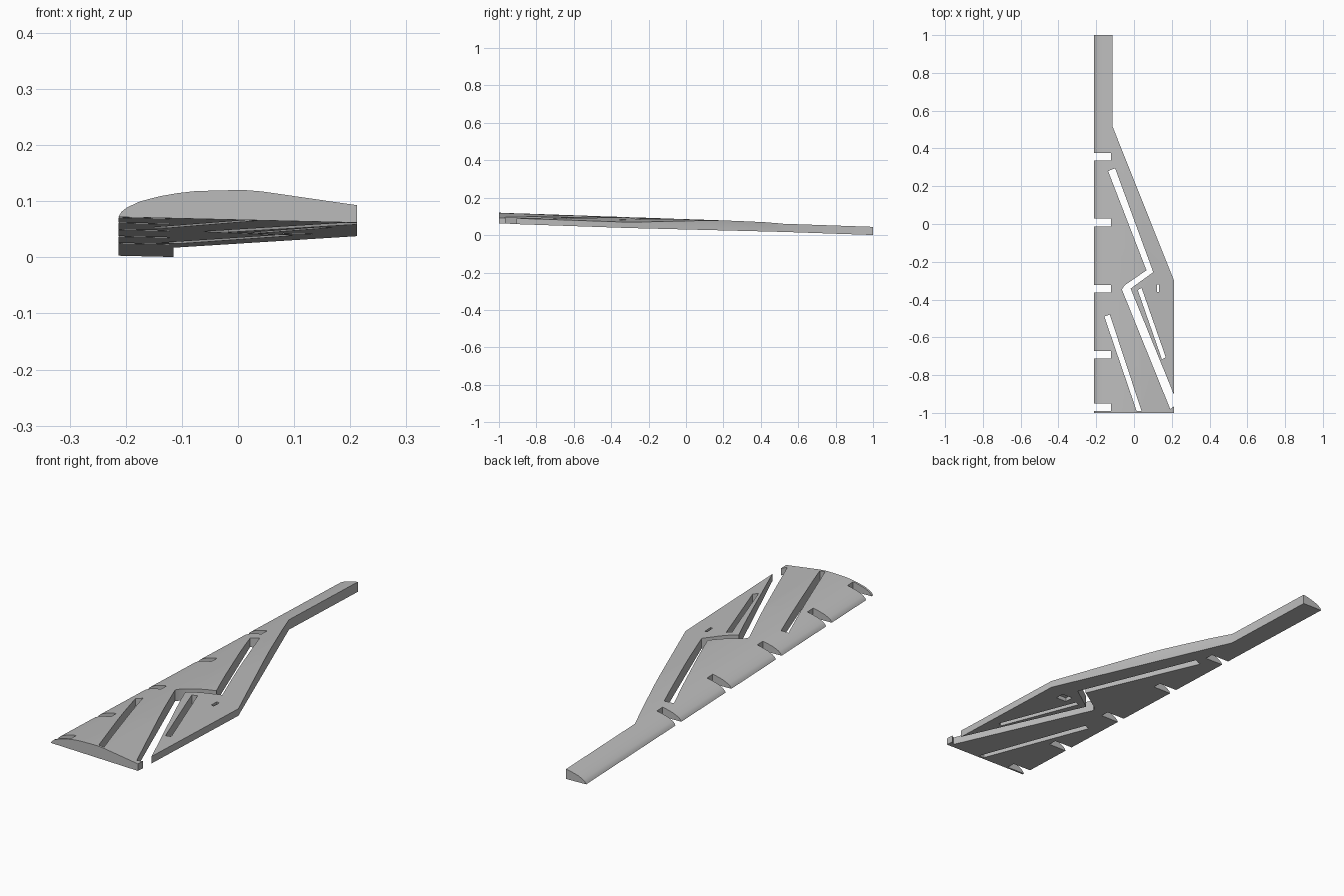
import bpy, bmesh, math

cube = bpy.data.objects.get("Cube")
if cube:
    bpy.data.objects.remove(cube, do_unlink=True)

SLOPE = -0.0345   # the panel drops evenly towards its tip

grey = bpy.data.materials.new("foam grey")
grey.use_nodes = True
colour = (0.5, 0.5, 0.5, 1)
grey.diffuse_color = colour
grey.node_tree.nodes["Principled BSDF"].inputs["Base Color"].default_value = colour


def prism(name, loop, offset):
    """Extrude a closed loop of points along an offset vector."""
    bm = bmesh.new()
    face = bm.faces.new([bm.verts.new(p) for p in loop])
    ext = bmesh.ops.extrude_face_region(bm, geom=[face])
    moved = [v for v in ext["geom"] if isinstance(v, bmesh.types.BMVert)]
    bmesh.ops.translate(bm, vec=offset, verts=moved)
    bmesh.ops.recalc_face_normals(bm, faces=bm.faces)
    mesh = bpy.data.meshes.new(name)
    bm.to_mesh(mesh)
    bm.free()
    mesh.materials.append(grey)
    obj = bpy.data.objects.new(name, mesh)
    bpy.context.collection.objects.link(obj)
    return obj


# Wing panel: airfoil section swept along the span
section = [(-0.213, 0.072), (-0.208, 0.081), (-0.198, 0.089), (-0.174, 0.1),
           (-0.139, 0.109), (-0.108, 0.1145), (-0.077, 0.118), (-0.03, 0.1195),
           (0.012, 0.12), (0.043, 0.1175), (0.212, 0.093), (0.212, 0.062)]
wing = prism("wing_panel", [(x, -1, z) for x, z in section], (0, 2, 2 * SLOPE))

# Cutouts in plan
cuts = {
    "trailing_taper": [(-0.115, 1.1), (-0.115, 0.52), (0.212, -0.3), (0.4, -0.3), (0.4, 1.1)],
    "zigzag_channel": [(-0.137, 0.28), (-0.1, 0.295), (0.102, -0.255), (-0.018, -0.342),
                       (0.212, -0.905), (0.3, -0.905), (0.3, -0.965), (0.212, -0.965),
                       (0.192, -0.98), (-0.064, -0.347), (-0.05, -0.325), (0.066, -0.245)],
    "aft_slot": [(0.02, -0.35), (0.04, -0.338), (0.168, -0.705), (0.148, -0.717)],
    "fore_slot": [(-0.157, -0.49), (-0.128, -0.48), (0.04, -0.99), (0.014, -0.99)],
    "horn_slit": [(0.121, -0.36), (0.133, -0.36), (0.133, -0.32), (0.121, -0.32)],
}
for i, y in enumerate((0.357, 0.008, -0.342, -0.692, -0.971)):
    a, b = y - 0.02, y + 0.02
    cuts[f"edge_notch_{i}"] = [(-0.3, a), (-0.122, a), (-0.122, b), (-0.3, b)]

cutters = [prism(n, [(x, y, -0.2) for x, y in pts], (0, 0, 0.5)) for n, pts in cuts.items()]

# Shallow pocket on the underside beside the slit
cutters.append(prism("under_pocket", [(0.08, -0.361, -0.1), (0.132, -0.361, -0.1),
                                      (0.132, -0.319, -0.1), (0.08, -0.319, -0.1)], (0, 0, 0.16)))

for cutter in cutters:
    cutter.hide_render = True
    mod = wing.modifiers.new(cutter.name, "BOOLEAN")
    mod.operation = "DIFFERENCE"
    mod.solver = "EXACT"
    mod.object = cutter

# Bake the cuts and drop the cutters
deps = bpy.context.evaluated_depsgraph_get()
result = bpy.data.meshes.new_from_object(wing.evaluated_get(deps))
wing.modifiers.clear()
wing.data = result
result.materials.clear()
result.materials.append(grey)
for p in result.polygons:
    p.material_index = 0
for cutter in cutters:
    bpy.data.objects.remove(cutter, do_unlink=True)

# Smooth airfoil skin, crisp cut edges
bpy.ops.object.select_all(action="DESELECT")
wing.select_set(True)
bpy.context.view_layer.objects.active = wing
bpy.ops.object.shade_smooth_by_angle(angle=math.radians(25))
